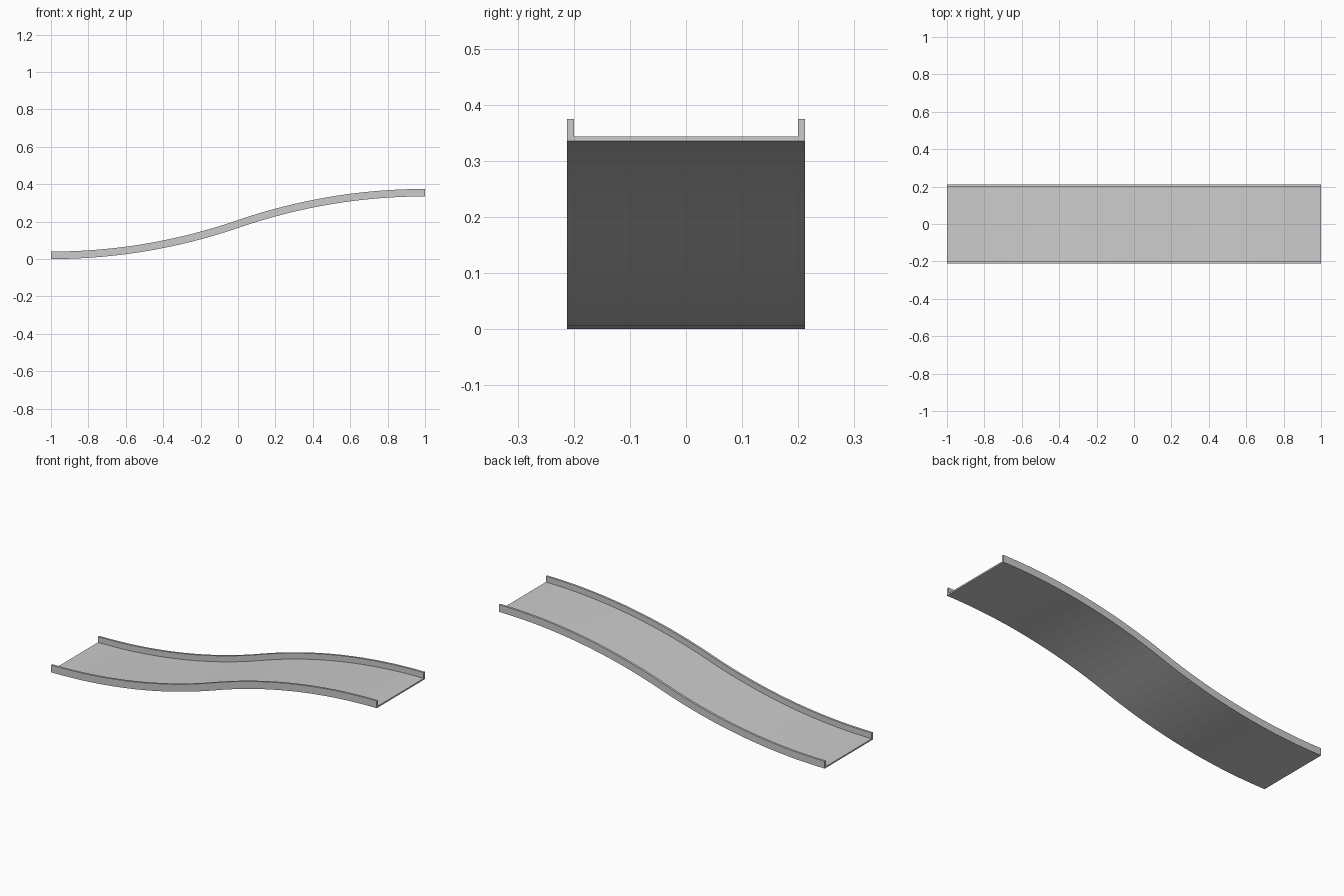
import bpy, bmesh, math

if "Cube" in bpy.data.objects:
    bpy.data.objects.remove(bpy.data.objects["Cube"])

RISE, HALF, N = 0.335, 1.0, 32
# U-shaped cross-section: (y, height above underside)
SECTION = [(-0.212, 0), (0.212, 0), (0.212, 0.04), (0.2, 0.04),
           (0.2, 0.008), (-0.2, 0.008), (-0.2, 0.04), (-0.212, 0.04)]

# two equal arcs meeting at the middle
RADIUS = (HALF**2 + (RISE / 2)**2) / RISE
ANGLE = math.asin(HALF / RADIUS)
MID = 0.02


def path(t):
    """Centre line point and tangent angle for t in -1..1."""
    a = ANGLE * (1 - abs(t))
    x = HALF - RADIUS * math.sin(a)
    z = RISE / 2 - RADIUS * (1 - math.cos(a))
    s = 1 if t >= 0 else -1
    return s * x, RISE / 2 + MID + s * z, a


# slide track swept along the S path
bm = bmesh.new()
rings = []
for i in range(N + 1):
    x, z, a = path(-1 + 2 * i / N)
    rings.append([bm.verts.new((x - math.sin(a) * (h - MID), y,
                                z + math.cos(a) * (h - MID)))
                  for y, h in SECTION])
k = len(SECTION)
for r, s in zip(rings, rings[1:]):
    for j in range(k):
        bm.faces.new((r[j], r[(j + 1) % k], s[(j + 1) % k], s[j]))

# end caps split into floor and two walls
for r in (rings[0], rings[-1]):
    bm.faces.new((r[0], r[1], r[4], r[5]))
    bm.faces.new((r[1], r[2], r[3], r[4]))
    bm.faces.new((r[0], r[5], r[6], r[7]))
bmesh.ops.recalc_face_normals(bm, faces=bm.faces)

mesh = bpy.data.meshes.new("curved_track")
bm.to_mesh(mesh)
bm.free()
track = bpy.data.objects.new("curved_track", mesh)
bpy.context.collection.objects.link(track)
